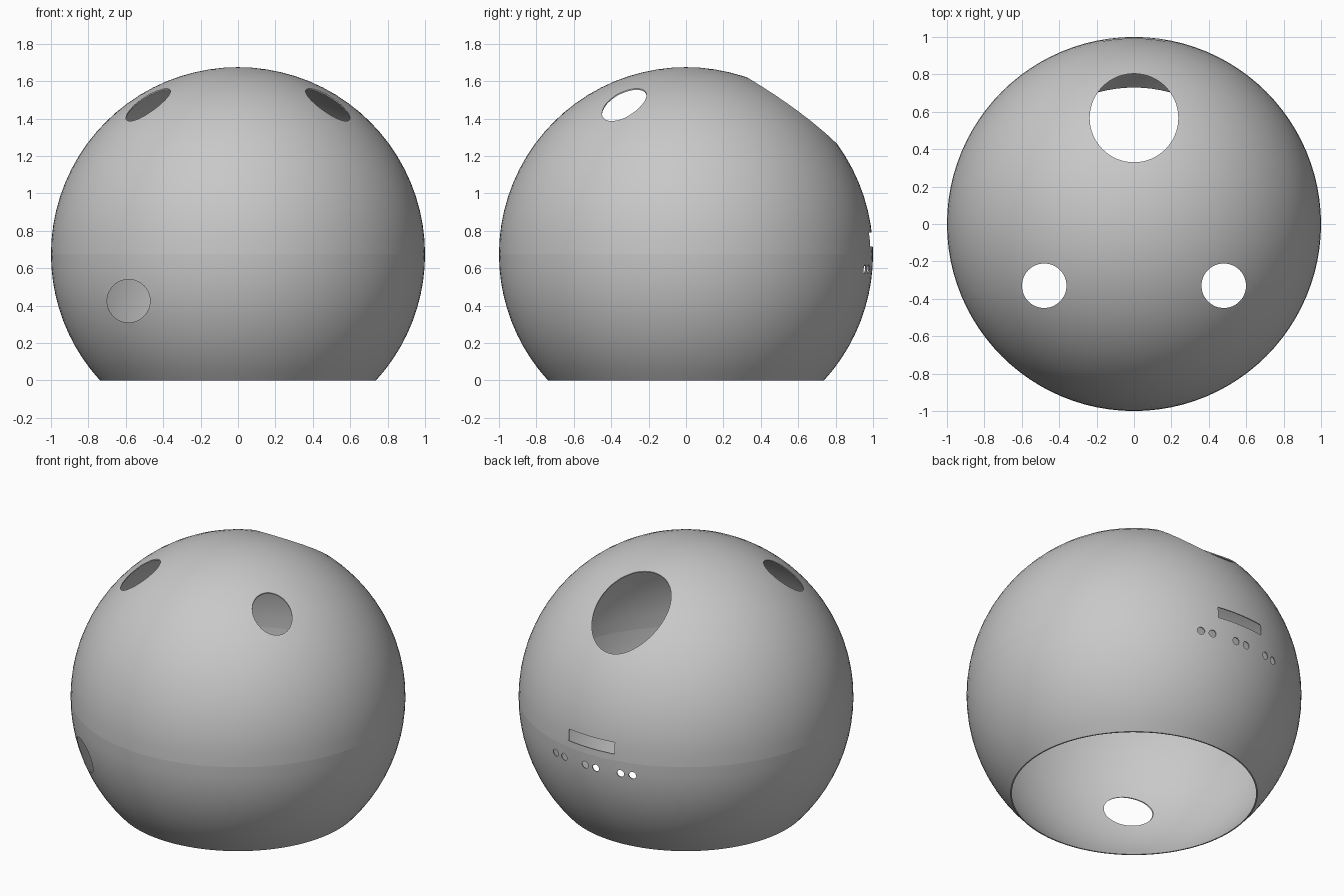
import bpy, bmesh
from math import asin, cos, sin, pi, sqrt
from mathutils import Matrix

if "Cube" in bpy.data.objects:
    bpy.data.objects.remove(bpy.data.objects["Cube"], do_unlink=True)

OUTER, INNER, MID = 1.0, 0.994, 0.675   # shell radii and equator height

grey = bpy.data.materials.new("grey_plastic")
grey.use_nodes = True
colour = (0.58, 0.58, 0.58, 1)
grey.diffuse_color = colour
grey.node_tree.nodes["Principled BSDF"].inputs["Base Color"].default_value = colour


def make_object(name, bm):
    mesh = bpy.data.meshes.new(name)
    bm.to_mesh(mesh)
    bm.free()
    obj = bpy.data.objects.new(name, mesh)
    bpy.context.collection.objects.link(obj)
    return obj


def arc(radius, low=10, high=20):
    """Profile from the flat base, through the equator, to the pole."""
    base = -asin(MID / radius)
    angles = [base * (1 - i / low) for i in range(low)]
    angles += [pi / 2 * i / high for i in range(high + 1)]
    return [(radius * cos(a), 0, MID + radius * sin(a)) for a in angles]


# Thin hollow dome, open at the base
bm = bmesh.new()
outside = [bm.verts.new(p) for p in arc(OUTER)]
inside = [bm.verts.new(p) for p in arc(INNER)]
chain = outside[::-1] + inside
edges = [bm.edges.new(pair) for pair in zip(chain, chain[1:])]
# the two poles stay unjoined, so no edge runs through the wall on the axis
bmesh.ops.spin(bm, geom=chain + edges, cent=(0, 0, 0), axis=(0, 0, 1),
               angle=2 * pi, steps=96, use_duplicate=False)
bmesh.ops.remove_doubles(bm, verts=bm.verts, dist=0.0005)
bmesh.ops.recalc_face_normals(bm, faces=bm.faces)
shell = make_object("dome_shell", bm)
shell.data.materials.append(grey)


# Cutters
def cylinder(name, place, radius, depth, along_y=False):
    bm = bmesh.new()
    matrix = Matrix.Translation(place)
    if along_y:
        matrix = matrix @ Matrix.Rotation(pi / 2, 4, 'X')
    bmesh.ops.create_cone(bm, cap_ends=True, segments=64, radius1=radius,
                          radius2=radius, depth=depth, matrix=matrix)
    return make_object(name, bm)


def box(name, place, size):
    bm = bmesh.new()
    bmesh.ops.create_cube(bm, size=1, matrix=Matrix.Translation(place) @ Matrix.Diagonal((*size, 1)))
    return make_object(name, bm)


cutters = [
    cylinder("top_opening_cutter", (0, 0.567, 1.5), 0.237, 1),
    cylinder("front_hole_cutter", (-0.585, -0.8, 0.425), 0.115, 0.8, True),
    box("back_slot_cutter", (0, 1, 0.753), (0.332, 0.4, 0.074)),
]
for side in (-1, 1):
    cutters.append(cylinder("upper_hole_cutter", (side * 0.48, -0.33, 1.5), 0.119, 0.8))
    for x in (0.039, 0.205, 0.279):
        cutters.append(cylinder("back_pin_cutter", (side * x, 1, 0.595), 0.023, 0.4, True))

bpy.ops.object.select_all(action='DESELECT')
shell.select_set(True)
bpy.context.view_layer.objects.active = shell
for cutter in cutters:
    cutter.hide_render = True
    mod = shell.modifiers.new("cut", 'BOOLEAN')
    mod.operation = 'DIFFERENCE'
    mod.solver = 'EXACT'
    mod.object = cutter
    bpy.ops.object.modifier_apply(modifier=mod.name)
    bpy.data.objects.remove(cutter, do_unlink=True)

# Smooth dome with crisp openings and a faint seam at the equator
bpy.ops.object.shade_smooth_by_angle(angle=0.6)
bm = bmesh.new()
bm.from_mesh(shell.data)
for edge in bm.edges:
    if all(abs(v.co.z - MID) < 0.0005 for v in edge.verts):
        edge.smooth = False
bm.to_mesh(shell.data)
bm.free()
